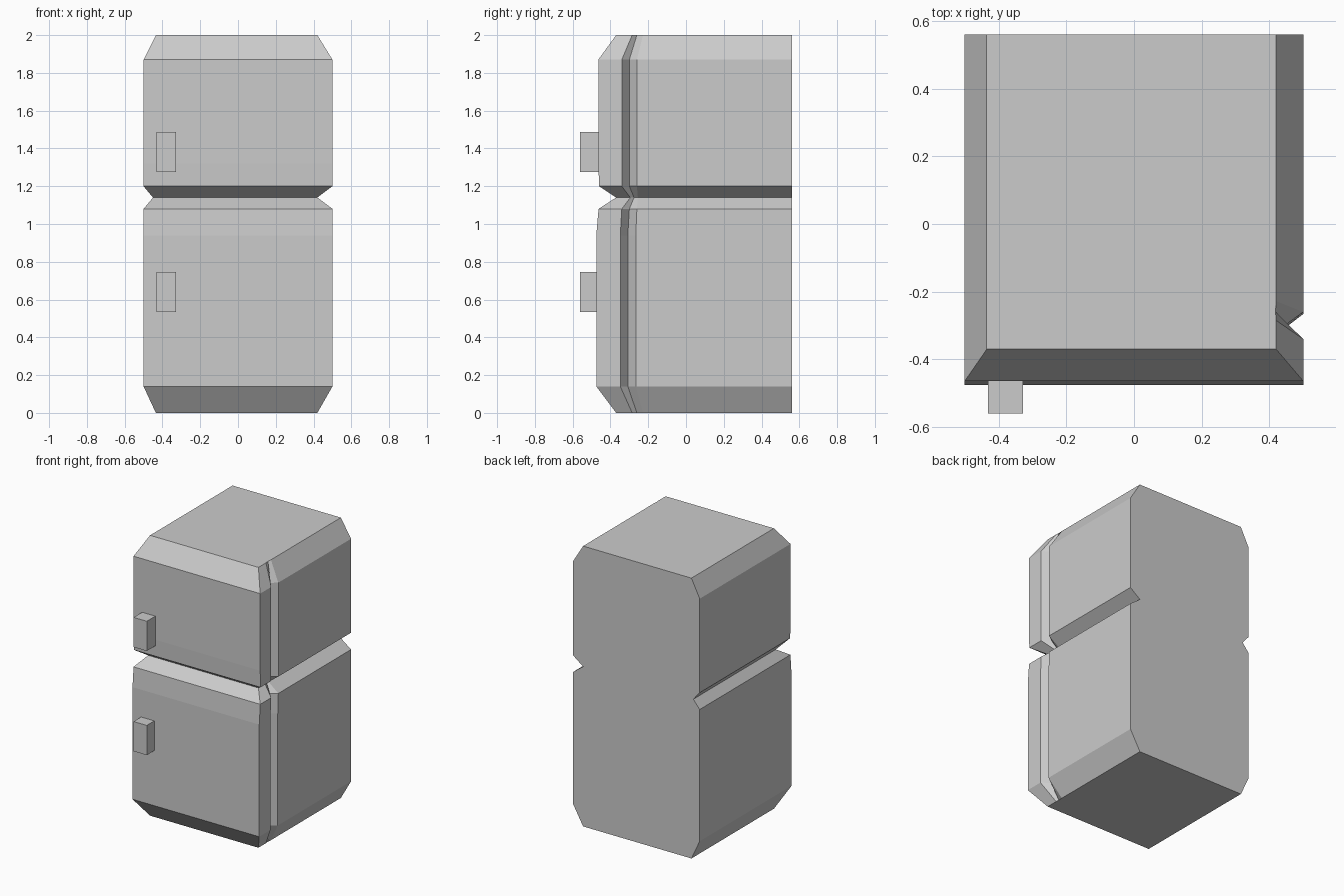
import bpy
import bmesh

cube = bpy.data.objects.get("Cube")
if cube:
    bpy.data.objects.remove(cube, do_unlink=True)

grey = bpy.data.materials.new("appliance grey")
grey.use_nodes = True
colour = (0.6, 0.6, 0.6, 1)
grey.diffuse_color = colour
grey.node_tree.nodes["Principled BSDF"].inputs["Base Color"].default_value = colour

BACK = 0.56


def finish(name, bm):
    bmesh.ops.recalc_face_normals(bm, faces=bm.faces)
    mesh = bpy.data.meshes.new(name)
    bm.to_mesh(mesh)
    bm.free()
    mesh.materials.append(grey)
    obj = bpy.data.objects.new(name, mesh)
    bpy.context.collection.objects.link(obj)
    return obj


def section(left, right, front, seam, depth):
    """Outline of the cabinet at one height, with the door seam on the +x side."""
    door_edge, seam_mid, cabinet_edge = seam
    return [(left, BACK), (left, front), (right, front), (right, door_edge),
            (right - depth, seam_mid), (right, cabinet_edge), (right, BACK)]


# Cabinet sections from bottom to top: chamfers, doors and the groove between them
upper_seam = (-0.34, -0.30, -0.26)
lower_seam = (-0.348, -0.308, -0.266)
end_seam = (-0.285, -0.26, -0.228)
groove_seam = (-0.295, -0.275, -0.255)
levels = [
    (0.00, section(-0.435, 0.42, -0.37, end_seam, 0.002)),
    (0.14, section(-0.5, 0.5, -0.475, lower_seam, 0.055)),
    (0.94, section(-0.5, 0.5, -0.475, lower_seam, 0.055)),
    (1.08, section(-0.5, 0.5, -0.463, upper_seam, 0.055)),
    (1.14, section(-0.45, 0.42, -0.37, groove_seam, 0.002)),
    (1.20, section(-0.5, 0.5, -0.46, upper_seam, 0.055)),
    (1.32, section(-0.5, 0.5, -0.464, upper_seam, 0.055)),
    (1.87, section(-0.5, 0.5, -0.464, upper_seam, 0.055)),
    (2.00, section(-0.435, 0.42, -0.37, end_seam, 0.002)),
]

bm = bmesh.new()
rings = [[bm.verts.new((x, y, z)) for x, y in outline] for z, outline in levels]
for low, high in zip(rings, rings[1:]):
    for i in range(len(low)):
        j = (i + 1) % len(low)
        bm.faces.new((low[i], low[j], high[j], high[i]))
bm.faces.new(rings[0][::-1])
bm.faces.new(rings[-1])
finish("fridge_cabinet", bm)


# Door handles
def handle(name, z, back):
    front = -0.56
    bm = bmesh.new()
    bmesh.ops.create_cube(bm, size=1)
    bmesh.ops.scale(bm, vec=(0.104, back - front, 0.212), verts=bm.verts)
    bmesh.ops.translate(bm, vec=(-0.38, (front + back) / 2, z), verts=bm.verts)
    finish(name, bm)


handle("freezer_door_handle", 1.382, -0.46)
handle("fridge_door_handle", 0.639, -0.47)
